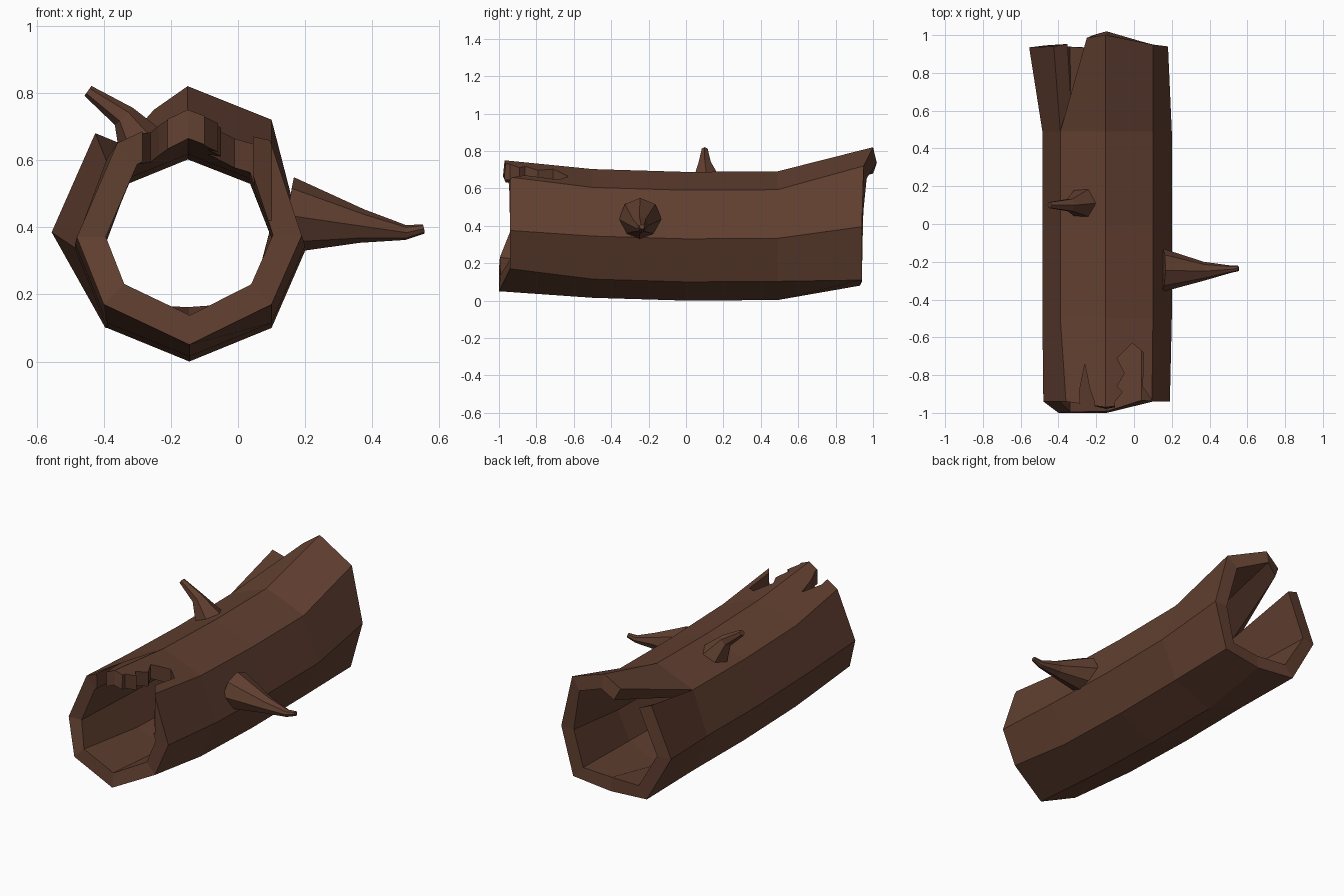
import bpy, math
from mathutils import Vector

if "Cube" in bpy.data.objects:
    bpy.data.objects.remove(bpy.data.objects["Cube"])

bark = bpy.data.materials.new("bark")
bark.diffuse_color = (0.12, 0.05, 0.03, 1)
bark.use_nodes = True
bark.node_tree.nodes["Principled BSDF"].inputs["Base Color"].default_value = bark.diffuse_color


def make(name, verts, faces):
    mesh = bpy.data.meshes.new(name)
    mesh.from_pydata(verts, [], faces)
    mesh.materials.append(bark)
    obj = bpy.data.objects.new(name, mesh)
    bpy.context.collection.objects.link(obj)
    return obj


# Octagonal log section (x, z), running from upper left around the bottom to the top
section = [(-.39, .59), (-.485, .335), (-.39, .10), (-.145, 0),
           (.10, .10), (.20, .33), (.10, .59), (-.15, .688)]
front = [(-.36, -.94, .65), (-.48, -.94, .37), (-.40, -1, .17), (-.145, -1, .05),
         (.10, -.94, .17), (.19, -.94, .375), (.095, -.94, .66), (-.15, -.97, .75)]
back = [(-.425, .94, .68), (-.555, .935, .385), (-.395, .94, .10), (-.145, .93, .08),
        (.10, .94, .11), (.18, .94, .395), (.10, .95, .72), (-.15, 1, .82)]
split_tip = (-.25, .985, .75)

# Hollow trunk, split open at the upper left of the back end
verts = list(front)
for y, dz in ((-.5, .015), (0, 0), (.49, .003)):
    verts += [(x, y, z + dz) for x, z in section]
verts += back + [split_tip]
faces = []
for k in range(4):
    for i in range(8):
        j = (i + 1) % 8
        far_j = 40 if (k == 3 and i == 7) else (k + 1) * 8 + j
        faces.append((k * 8 + i, (k + 1) * 8 + i, far_j, k * 8 + j))
trunk = make("hollow_trunk", verts, faces)
wall = trunk.modifiers.new("wall", 'SOLIDIFY')
wall.thickness = .08
wall.offset = -1
wall.use_even_offset = True


# Jagged breaks in the top of the front end
def notch(name, outline):
    n = len(outline)
    v = [(x, y, z) for z in (.42, 1) for x, y in outline]
    f = [tuple(reversed(range(n))), tuple(range(n, 2 * n))]
    f += [(i, (i + 1) % n, n + (i + 1) % n, n + i) for i in range(n)]
    cutter = make(name, v, f)
    cutter.hide_render = True
    cutter.hide_set(True)
    cut = trunk.modifiers.new(name, 'BOOLEAN')
    cut.operation = 'DIFFERENCE'
    cut.solver = 'EXACT'
    cut.object = cutter


notch("wide_break_cutter", [
    (-.10, -1.1), (.10, -1.1), (.10, -.94), (.045, -.86), (.05, -.68), (-.01, -.63),
    (-.05, -.67), (-.09, -.71), (-.05, -.79), (-.09, -.86), (-.06, -.89), (-.10, -.94)])
notch("narrow_break_cutter", [
    (-.27, -1.1), (-.21, -1.1), (-.21, -.94), (-.235, -.87), (-.26, -.74), (-.29, -.89)])


# Tapered branch stubs: each ring is (centre, radius)
def branch(name, rings, sides):
    pts = [Vector(c) for c, r in rings]
    v, f = [], []
    for k, (c, r) in enumerate(rings):
        d = (pts[min(k + 1, len(pts) - 1)] - pts[max(k - 1, 0)]).normalized()
        u = Vector((0, 1, 0)).cross(d).normalized()
        w = d.cross(u)
        for i in range(sides):
            a = math.tau * i / sides
            v.append(pts[k] + r * (math.cos(a) * u + math.sin(a) * w))
    for k in range(len(rings) - 1):
        for i in range(sides):
            j = (i + 1) % sides
            f.append((k * sides + i, k * sides + j, (k + 1) * sides + j, (k + 1) * sides + i))
    f.append(tuple(reversed(range(sides))))
    f.append(tuple(range(len(v) - sides, len(v))))
    make(name, v, f)


branch("top_branch_stub", [((-.275, .11, .625), .085), ((-.34, .10, .73), .037),
                           ((-.447, .10, .806), .018)], 6)
branch("side_branch_stub", [((.15, -.245, .435), .115), ((.37, -.25, .403), .05),
                            ((.50, -.24, .384), .022), ((.553, -.235, .395), .014)], 8)
